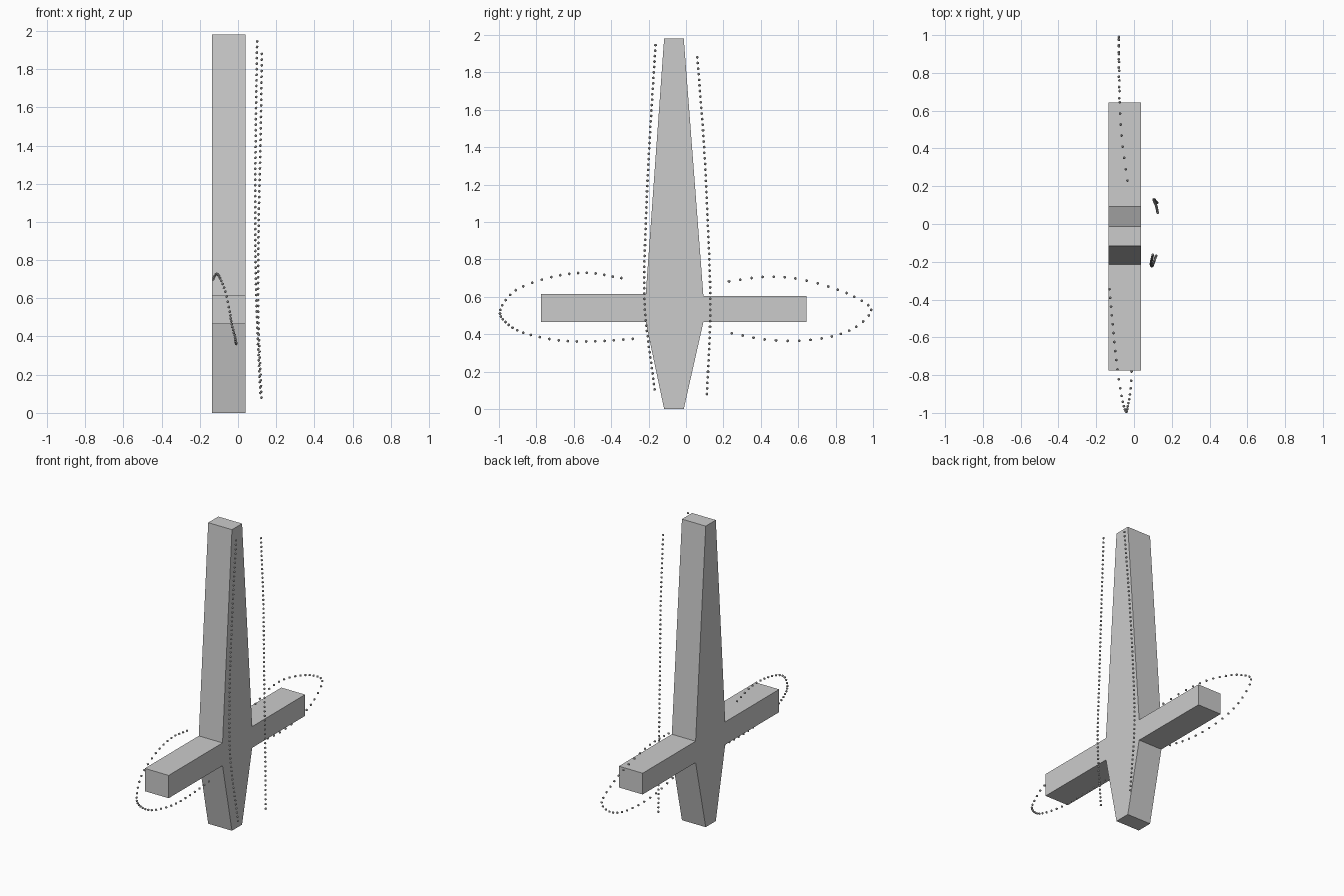
import bpy, bmesh
from mathutils import Vector, Matrix

if "Cube" in bpy.data.objects:
    bpy.data.objects.remove(bpy.data.objects["Cube"])


def finish(name, bm):
    mesh = bpy.data.meshes.new(name)
    bm.to_mesh(mesh)
    bm.free()
    obj = bpy.data.objects.new(name, mesh)
    bpy.context.collection.objects.link(obj)
    return obj


def slab(name, outline, x0, x1):
    """Extrude a y-z outline along x."""
    bm = bmesh.new()
    face = bm.faces.new([bm.verts.new((x0, y, z)) for y, z in outline])
    res = bmesh.ops.extrude_face_region(bm, geom=[face])
    verts = [g for g in res["geom"] if isinstance(g, bmesh.types.BMVert)]
    bmesh.ops.translate(bm, verts=verts, vec=(x1 - x0, 0, 0))
    bmesh.ops.recalc_face_normals(bm, faces=bm.faces)
    return finish(name, bm)


def spline(points, steps):
    """Catmull-Rom samples through the control points."""
    p = [Vector(q) for q in points]
    p = [2 * p[0] - p[1]] + p + [2 * p[-1] - p[-2]]
    out = []
    for i in range(1, len(p) - 2):
        a, b, c, d = p[i - 1:i + 3]
        for s in range(steps):
            t = s / steps
            out.append(0.5 * (2 * b + (c - a) * t + (2 * a - 5 * b + 4 * c - d) * t ** 2
                              + (3 * b - a - 3 * c + d) * t ** 3))
    return out + [p[-2]]


def bead_trail(name, points, steps, radius=0.008):
    bm = bmesh.new()
    for pos in spline(points, steps):
        bmesh.ops.create_icosphere(bm, subdivisions=1, radius=radius,
                                   matrix=Matrix.Translation(pos))
    return finish(name, bm)


# Cross-shaped body: tapered blade, short tail and two straight arms
slab("cross_body", [
    (-0.117, 1.98), (-0.215, 0.615), (-0.775, 0.615), (-0.775, 0.465),
    (-0.215, 0.465), (-0.117, 0.0), (-0.012, 0.0), (0.093, 0.465),
    (0.643, 0.465), (0.643, 0.605), (0.093, 0.605), (-0.012, 1.98)], -0.135, 0.038)

# Upright bead trails beside the blade
bead_trail("front_upright_beads", [
    (0.10, -0.163, 1.945), (0.093, -0.192, 1.48), (0.09, -0.214, 1.02),
    (0.097, -0.221, 0.56), (0.117, -0.168, 0.105)], 16)
bead_trail("rear_upright_beads", [
    (0.125, 0.06, 1.88), (0.118, 0.095, 1.43), (0.108, 0.117, 0.98),
    (0.106, 0.130, 0.53), (0.123, 0.112, 0.08)], 15)

# Looping bead trails around the ends of the arms
bead_trail("front_arm_beads", [
    (-0.13, -0.345, 0.70), (-0.113, -0.53, 0.728), (-0.094, -0.72, 0.705),
    (-0.066, -0.91, 0.635), (-0.043, -0.992, 0.53), (-0.033, -0.965, 0.465),
    (-0.018, -0.87, 0.408), (-0.010, -0.68, 0.367), (-0.009, -0.485, 0.362),
    (-0.012, -0.285, 0.375)], 4)
bead_trail("rear_arm_beads", [
    (-0.035, 0.23, 0.682), (-0.06, 0.41, 0.706), (-0.074, 0.585, 0.698),
    (-0.077, 0.76, 0.655), (-0.08, 0.90, 0.60), (-0.08, 0.99, 0.53),
    (-0.08, 0.91, 0.44), (-0.08, 0.78, 0.388), (-0.077, 0.605, 0.365),
    (-0.076, 0.42, 0.372), (-0.075, 0.245, 0.405)], 3)
